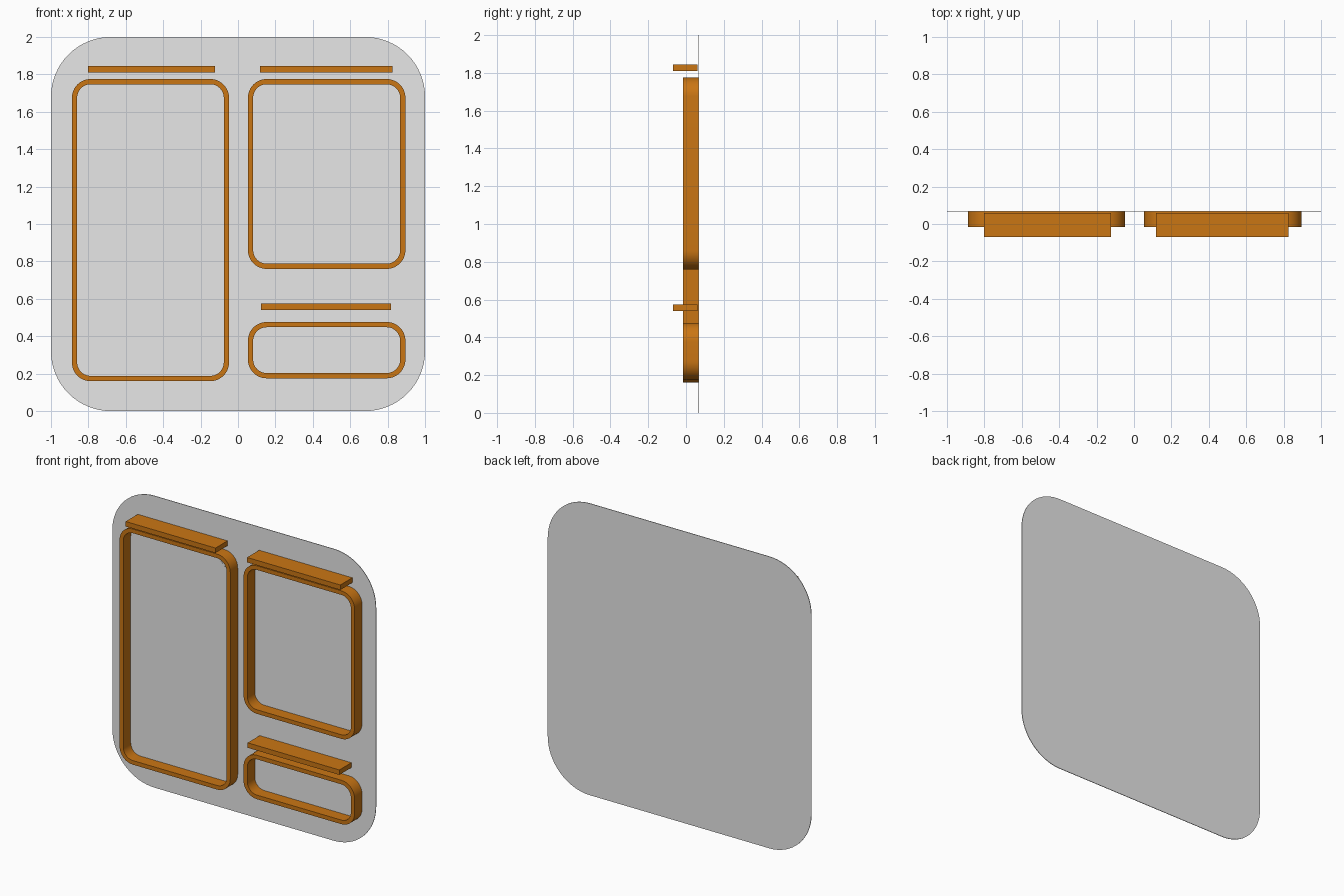
import bpy, bmesh, math

if "Cube" in bpy.data.objects:
    bpy.data.objects.remove(bpy.data.objects["Cube"])


def material(name, rgb):
    m = bpy.data.materials.new(name)
    m.diffuse_color = (*rgb, 1)
    m.use_nodes = True
    m.node_tree.nodes["Principled BSDF"].inputs["Base Color"].default_value = m.diffuse_color
    return m


GREY = material("light grey", (0.8, 0.8, 0.8))
WOOD = material("orange wood", (0.59, 0.18, 0.007))


def outline(x0, x1, z0, z1, r, steps=12):
    """Rounded rectangle in the xz plane, counter-clockwise from the front."""
    pts = []
    corners = [(x1 - r, z1 - r), (x0 + r, z1 - r), (x0 + r, z0 + r), (x1 - r, z0 + r)]
    for i, (cx, cz) in enumerate(corners):
        for k in range(steps + 1):
            a = math.pi / 2 * (i + k / steps)
            pts.append((cx + r * math.cos(a), cz + r * math.sin(a)))
    return pts


def finish(name, bm, mat, smooth=True):
    bmesh.ops.remove_doubles(bm, verts=bm.verts[:], dist=1e-5)
    bmesh.ops.recalc_face_normals(bm, faces=bm.faces[:])
    me = bpy.data.meshes.new(name)
    bm.to_mesh(me)
    bm.free()
    me.materials.append(mat)
    ob = bpy.data.objects.new(name, me)
    bpy.context.collection.objects.link(ob)
    if smooth:
        bpy.ops.object.select_all(action='DESELECT')
        ob.select_set(True)
        bpy.context.view_layer.objects.active = ob
        bpy.ops.object.shade_smooth_by_angle(angle=math.radians(30))
    return ob


def plate(name, pts, y0, y1, mat):
    """Solid plate from an outline."""
    bm = bmesh.new()
    a = [bm.verts.new((x, y0, z)) for x, z in pts]
    b = [bm.verts.new((x, y1, z)) for x, z in pts]
    bm.faces.new(a)
    bm.faces.new(b[::-1])
    n = len(pts)
    for i in range(n):
        j = (i + 1) % n
        bm.faces.new((a[i], b[i], b[j], a[j]))
    return finish(name, bm, mat)


def frame(name, x0, x1, z0, z1, r, t, y0, y1, mat):
    """Hollow rounded border of wall thickness t."""
    bm = bmesh.new()
    out = outline(x0, x1, z0, z1, r)
    inn = outline(x0 + t, x1 - t, z0 + t, z1 - t, r - t)
    rings = [[bm.verts.new((x, y, z)) for x, z in p]
             for p, y in ((out, y0), (out, y1), (inn, y1), (inn, y0))]
    n = len(out)
    for k in range(4):
        p, q = rings[k], rings[(k + 1) % 4]
        for i in range(n):
            j = (i + 1) % n
            bm.faces.new((p[i], q[i], q[j], p[j]))
    return finish(name, bm, mat)


def box(name, x0, x1, y0, y1, z0, z1, mat):
    pts = [(x1, z1), (x0, z1), (x0, z0), (x1, z0)]
    return plate(name, pts, y0, y1, mat)


# Thin back panel
plate("back_panel", outline(-1, 1, 0, 2, 0.32, 16), 0.066, 0.07, GREY)

# Three rounded frames
for name, x0, x1, z0, z1 in (("tall_frame", -0.888, -0.048, 0.16, 1.775),
                             ("upper_frame", 0.053, 0.895, 0.76, 1.775),
                             ("lower_frame", 0.053, 0.895, 0.175, 0.476)):
    frame(name, x0, x1, z0, z1, 0.1, 0.028, -0.015, 0.067, WOOD)

# Shelves above each frame
for name, x0, x1, z0 in (("tall_shelf", -0.803, -0.122, 1.81),
                         ("upper_shelf", 0.118, 0.825, 1.81),
                         ("lower_shelf", 0.122, 0.818, 0.54)):
    box(name, x0, x1, -0.07, 0.06, z0, z0 + 0.034, WOOD)

# Flat bar with a round cross button
plate("bar_plate", outline(-0.84, -0.092, 1.612, 1.721, 0.04), 0.064, 0.0665, GREY)
cx, cz, r = -0.157, 1.668, 0.047
plate("round_button", outline(cx - r, cx + r, cz - r, cz + r, r, 8), 0.062, 0.0645, GREY)

# Cross made from one twelve-sided outline
w, h = 0.007, 0.04
base = [(w, w), (w, h), (-w, h), (-w, w)]
cross = []
for k in range(4):
    a = math.radians(45 + 90 * k)
    for u, v in base[:3]:
        cross.append((cx + u * math.cos(a) - v * math.sin(a),
                      cz + u * math.sin(a) + v * math.cos(a)))
plate("button_cross", cross, 0.060, 0.0625, GREY)
